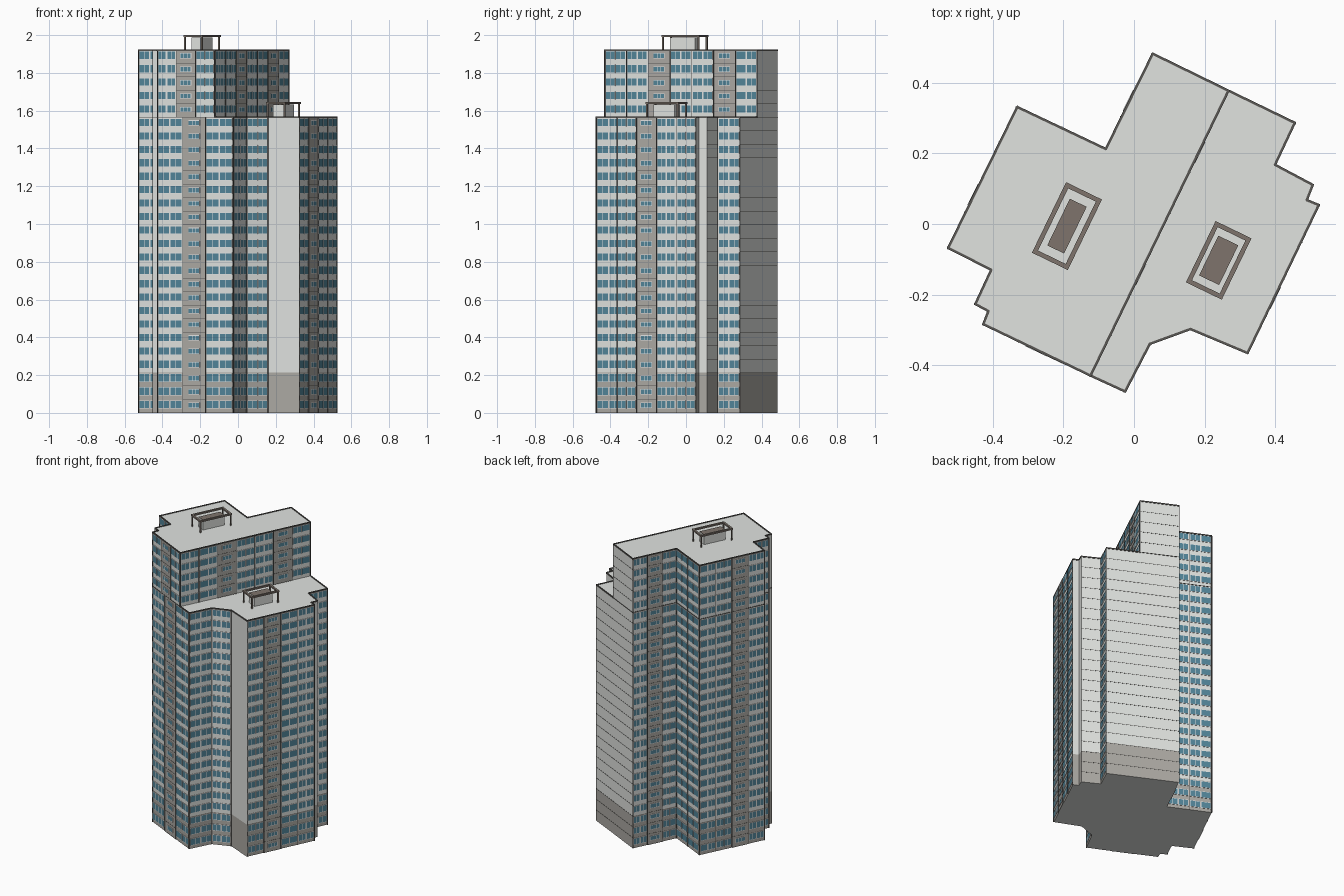
import bpy, bmesh, math
from mathutils import Vector

if "Cube" in bpy.data.objects:
    bpy.data.objects.remove(bpy.data.objects["Cube"])

F = 1.565 / 22            # storey height
LOW, HIGH, BASE = 22, 27, 3   # storeys of low wing, high wing, darker base


def material(name, rgb):
    m = bpy.data.materials.new(name)
    m.diffuse_color = (*rgb, 1)
    m.use_nodes = True
    m.node_tree.nodes["Principled BSDF"].inputs["Base Color"].default_value = m.diffuse_color
    return m


MATS = [material("light_concrete", (0.75, 0.77, 0.745)),
        material("beige_panel", (0.415, 0.40, 0.37)),
        material("window_white", (0.84, 0.85, 0.85)),
        material("window_glass", (0.085, 0.235, 0.32)),
        material("dark_trim", (0.10, 0.095, 0.088)),
        material("roof_brown", (0.21, 0.175, 0.15))]
WALL, BEIGE, WHITE, GLASS, TRIM, BROWN = range(6)

# Footprint corners, counterclockwise
P = {k: Vector(v) for k, v in dict(
    A=(-.025, -.475), B=(.045, -.34), C=(.16, -.298), D=(.322, -.366),
    E=(.524, .054), F=(.49, .068), G=(.507, .111), H=(.40, .168),
    I=(.456, .287), J=(.268, .378), K=(.053, .483), L=(-.08, .213),
    M=(-.331, .332), N=(-.527, -.068), O=(-.405, -.13), P=(-.45, -.227),
    Q=(-.413, -.247), R=(-.4275, -.284), S=(-.123, -.43)).items()}
ALL, WING, TOWER = "ABCDEFGHIJKLMNOPQRS", "SABCDEFGHIJ", "JKLMNOPQRS"


def finish(bm, name):
    me = bpy.data.meshes.new(name)
    bm.to_mesh(me)
    bm.free()
    for m in MATS:
        me.materials.append(m)
    ob = bpy.data.objects.new(name, me)
    bpy.context.collection.objects.link(ob)
    return ob


def prism(name, keys, z0, z1, mat, top=False, bottom=False):
    bm = bmesh.new()
    lo = [bm.verts.new((*P[k], z0)) for k in keys]
    hi = [bm.verts.new((*P[k], z1)) for k in keys]
    for i in range(len(keys)):
        j = (i + 1) % len(keys)
        bm.faces.new((lo[i], lo[j], hi[j], hi[i])).material_index = mat
    if top:
        bm.faces.new(hi).material_index = WALL
    if bottom:
        bm.faces.new(lo[::-1]).material_index = WALL
    finish(bm, name)


def box(bm, o, d, s0, s1, t0, t1, z0, z1, mat, back=True):
    """Box spanning s along d, t along the outward normal, and z."""
    n = Vector((d.y, -d.x))
    v = [bm.verts.new((*(o + d * s + n * t), z)) for z in (z0, z1)
         for s, t in ((s0, t0), (s0, t1), (s1, t1), (s1, t0))]
    quads = [(1, 2, 6, 5), (0, 1, 5, 4), (2, 3, 7, 6), (4, 5, 6, 7), (3, 2, 1, 0)]
    if back:
        quads.append((3, 0, 4, 7))
    for q in quads:
        bm.faces.new([v[i] for i in q]).material_index = mat


def pane(bm, o, d, s0, s1, t, z0, z1, mat):
    n = Vector((d.y, -d.x))
    f = bm.faces.new([bm.verts.new((*(o + d * s + n * t), z)) for s, z in
                      ((s0, z0), (s1, z0), (s1, z1), (s0, z1))])
    f.material_index = mat


def window(bm, o, d, s0, s1, z0, z1, n, t, g=.0028):
    # White frame with n glass panes
    box(bm, o, d, s0, s1, 0, t, z0, z1, WHITE, False)
    w = (s1 - s0 - g) / n
    for i in range(n):
        pane(bm, o, d, s0 + g + i * w, s0 + (i + 1) * w, t + .0008,
             z0 + g, z1 - g, GLASS)


def facade(name, a, b, f0, f1, bays, weights=None):
    """bays: w = ribbon windows, p = beige panel with a small window."""
    bm = bmesh.new()
    o, d = P[a], P[b] - P[a]
    length = d.length
    d.normalize()
    weights = weights or [1] * len(bays)
    cuts = [length * sum(weights[:i]) / sum(weights) for i in range(len(bays) + 1)]
    for kind, s0, s1 in zip(bays, cuts, cuts[1:]):
        mid = (s0 + s1) / 2
        if kind == "p":
            box(bm, o, d, s0, s1, 0, .002, f0 * F, f1 * F, BEIGE, False)
        for f in range(f0, f1):
            z = f * F
            if kind == "w":
                z0, z1 = z + .31 * F, z + .92 * F
                window(bm, o, d, s0 + .005, mid - .002, z0, z1, 2, .003)
                window(bm, o, d, mid + .002, s1 - .005, z0, z1, 2, .003)
            else:
                window(bm, o, d, mid - .033, mid + .033,
                       z + .38 * F, z + .78 * F, 3, .0045)
                box(bm, o, d, s0, s1, 0, .003, z, z + .0015, TRIM, False)
    # Vertical joints between bays
    for c in cuts:
        s = min(max(c, .0015), length - .0015)
        box(bm, o, d, s - .0015, s + .0015, 0, .004, f0 * F, f1 * F, TRIM, False)
    finish(bm, name)


def seams(name, a, b, f0, f1):
    bm = bmesh.new()
    o, d = P[a], P[b] - P[a]
    length = d.length
    d.normalize()
    for f in range(f0, f1):
        box(bm, o, d, 0, length, 0, .001, f * F - .001, f * F + .001, TRIM, False)
    finish(bm, name)


def coping(name, keys, z, closed=True, t0=-.004, h=.004):
    bm = bmesh.new()
    for i in range(len(keys) if closed else len(keys) - 1):
        a, b = P[keys[i]], P[keys[(i + 1) % len(keys)]]
        d = (b - a).normalized()
        box(bm, a, d, -.002, (b - a).length + .002, t0, .003, z - h, z + h, TRIM)
    finish(bm, name)


# Building masses
prism("base_storeys", ALL, 0, BASE * F, BEIGE, bottom=True)
prism("main_shaft", ALL, BASE * F, LOW * F, WALL, top=True)
prism("upper_tower", TOWER, LOW * F, HIGH * F, WALL, top=True)

# Window walls of the low wing
for a, b, bays in (("A", "B", "w"), ("B", "C", "w"),
                   ("D", "E", "wpww"), ("H", "I", "w")):
    facade("wing_windows", a, b, 0, LOW, bays)
# Window walls running the full height of the high wing
for a, b, bays in (("K", "L", "wpw"), ("L", "M", "ww"), ("M", "N", "wwpw"),
                   ("N", "O", "w"), ("O", "P", "w")):
    facade("tower_windows", a, b, 0, HIGH, bays)

# The long front wall spans both wings; its upper part stops at the step
facade("front_windows", "R", "A", 0, LOW, "wpw", (.135, .12, .145))
facade("upper_front_windows", "R", "S", LOW, HIGH, "wpw")
facade("step_windows", "S", "J", LOW, HIGH, "wwpwwpw")

# Storey joints on the blank walls
seams("end_wall_joints", "I", "K", 1, LOW)
seams("upper_end_wall_joints", "J", "K", LOW, HIGH)
seams("side_wall_joints", "G", "H", 1, LOW)

# Roof edges and the ledge where the tower rises
coping("low_roof_edge", WING, LOW * F, closed=False)
coping("high_roof_edge", TOWER, HIGH * F)
coping("tower_ledge", TOWER, LOW * F, closed=False, t0=0, h=.0015)

# Rooftop plant rooms, each under an open frame on four posts
AXIS = (P["J"] - P["S"]).normalized()
SIDE = Vector((AXIS.y, -AXIS.x))


def rooftop(name, c, z, fl, fw, bl, bw):
    c = Vector(c)
    top = z + .08
    bm = bmesh.new()
    box(bm, c, AXIS, -bl / 2, bl / 2, -bw / 2, bw / 2, z, z + .064, WALL)
    box(bm, c, AXIS, -bl / 2, bl / 2, -bw / 2, bw / 2, z + .064, z + .067, BROWN)
    finish(bm, name + "_plant_room")
    bm = bmesh.new()
    e = .013
    for s in (-1, 1):
        m = s * (fw - e) / 2
        box(bm, c, AXIS, -fl / 2, fl / 2, m - e / 2, m + e / 2, top - .01, top, BROWN)
        m = s * (fl - e) / 2
        box(bm, c, AXIS, m - e / 2, m + e / 2, -fw / 2 + e, fw / 2 - e,
            top - .01, top, BROWN)
        for t in (-1, 1):
            q = t * (fw - e) / 2
            box(bm, c, AXIS, m - .004, m + .004, q - .004, q + .004,
                z, top - .01, BROWN)
    finish(bm, name + "_roof_frame")


rooftop("high", (-.19, -.006), HIGH * F, .222, .113, .147, .053)
rooftop("low", (.24, -.103), LOW * F, .193, .113, .125, .063)
